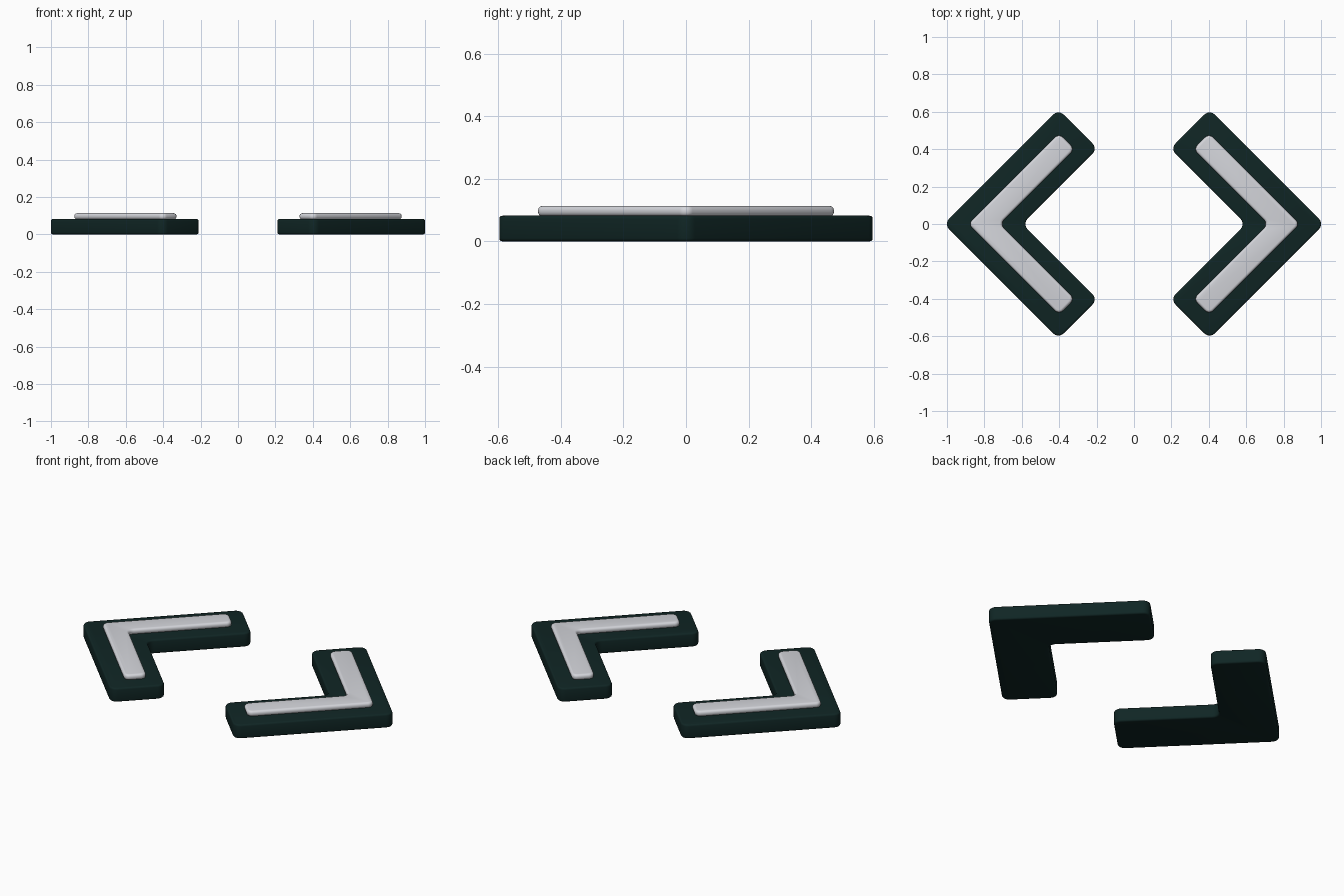
import bpy, bmesh
from math import pi, sin, cos

if "Cube" in bpy.data.objects:
    bpy.data.objects.remove(bpy.data.objects["Cube"])


def material(name, rgb):
    m = bpy.data.materials.new(name)
    m.diffuse_color = (*rgb, 1)
    m.use_nodes = True
    m.node_tree.nodes["Principled BSDF"].inputs["Base Color"].default_value = m.diffuse_color
    return m


DARK = material("dark green", (0.005, 0.019, 0.018))
SILVER = material("pale silver", (0.66, 0.67, 0.71))


def outline(tip, inner, reach, r, side, steps=6):
    """Chevron with 90 degree corners, every corner rounded by radius r."""
    w = (tip - inner) / 2
    k = r * 2 ** 0.5                       # corner to arc centre, along the bisector
    ex, ey = tip - reach, reach            # outer end corner
    fx, fy = ex - w, ey - w                # inner end corner
    # corner x, y, bisector angle pointing away from the arc centre, turn sign
    corners = [(tip, 0, 0, 1), (ex, ey, pi / 2, 1), (fx, fy, pi, 1), (inner, 0, 0, -1),
               (fx, -fy, pi, 1), (ex, -ey, -pi / 2, 1)]
    pts = []
    for x, y, a, s in corners:
        cx, cy = x - k * cos(a), y - k * sin(a)
        for i in range(steps + 1):
            t = a + s * (i / steps - 0.5) * pi / 2
            pts.append((side * (cx + r * cos(t)), cy + r * sin(t)))
    return pts


def plate(name, pts, z0, z1, edge, segs, mat):
    bm = bmesh.new()
    face = bm.faces.new([bm.verts.new((x, y, z0)) for x, y in pts])
    up = bmesh.ops.extrude_face_region(bm, geom=[face])["geom"]
    bmesh.ops.translate(bm, vec=(0, 0, z1 - z0),
                        verts=[v for v in up if isinstance(v, bmesh.types.BMVert)])
    bmesh.ops.recalc_face_normals(bm, faces=bm.faces)
    # round only the top and bottom rims
    rims = [e for e in bm.edges if abs(e.verts[0].co.z - e.verts[1].co.z) < 1e-6]
    bmesh.ops.bevel(bm, geom=rims, offset=edge, segments=segs, profile=0.5, affect='EDGES')
    me = bpy.data.meshes.new(name)
    bm.to_mesh(me)
    bm.free()
    me.materials.append(mat)
    ob = bpy.data.objects.new(name, me)
    bpy.context.collection.objects.link(ob)
    bpy.context.view_layer.objects.active = ob
    ob.select_set(True)
    bpy.ops.object.shade_smooth_by_angle(angle=0.6)
    ob.select_set(False)


for label, side in (("left", -1), ("right", 1)):
    # thick dark chevron
    plate(label + "_bracket_base", outline(1.017, 0.597, 0.613, 0.04, side),
          0, 0.082, 0.01, 3, DARK)
    # slim raised strip lying on it
    plate(label + "_bracket_inlay", outline(0.887, 0.717, 0.485, 0.03, side),
          0.08, 0.113, 0.014, 4, SILVER)
